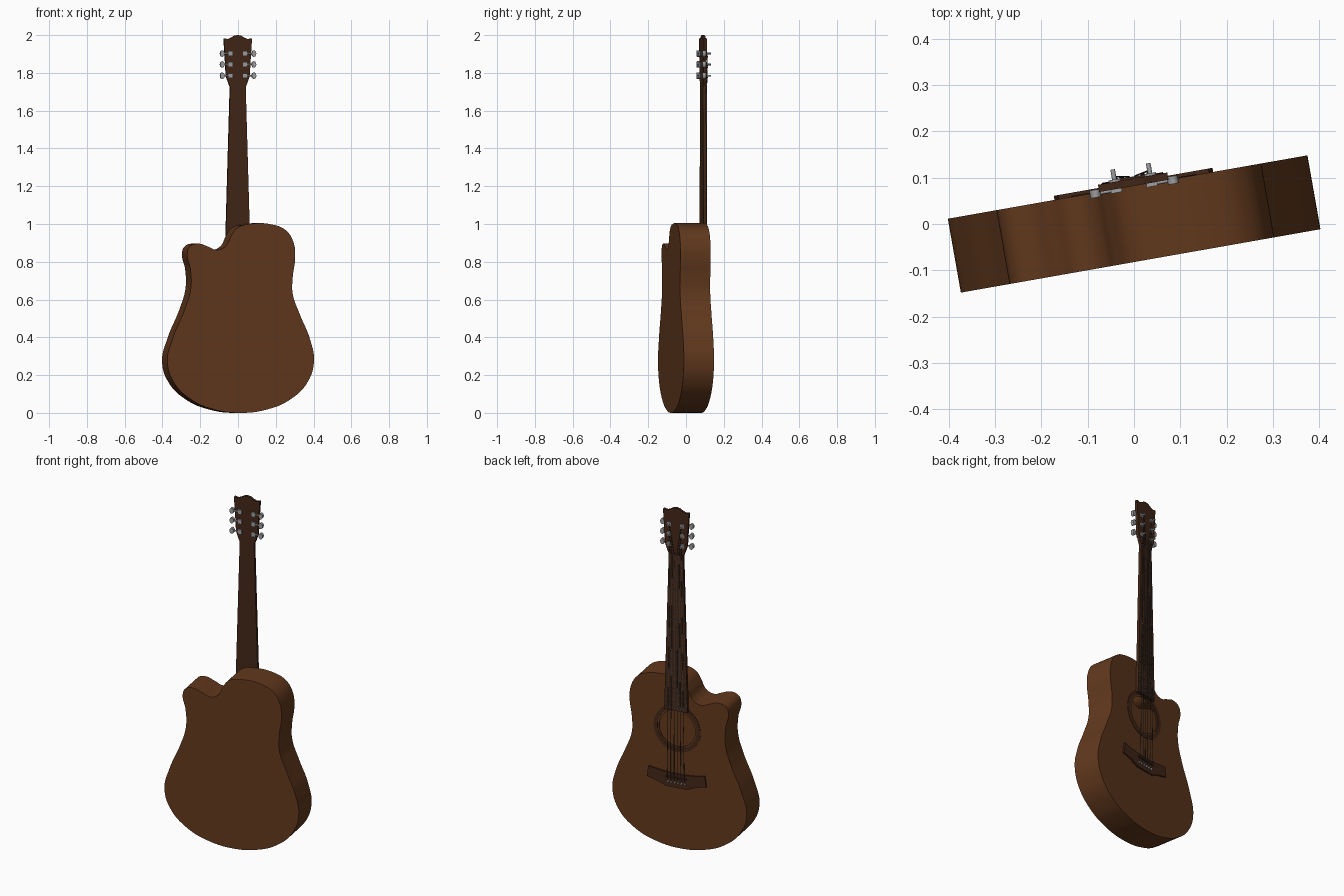
import bpy, bmesh, math
from mathutils import Matrix, Vector

if "Cube" in bpy.data.objects:
    bpy.data.objects.remove(bpy.data.objects["Cube"])

TURN = Matrix.Rotation(math.radians(10), 4, 'Z')   # whole guitar is turned slightly
C = 0.014                                          # centre line of neck, hole and bridge


def material(name, rgb):
    m = bpy.data.materials.new(name)
    m.diffuse_color = (*rgb, 1)
    m.use_nodes = True
    m.node_tree.nodes["Principled BSDF"].inputs["Base Color"].default_value = m.diffuse_color
    return m


WOOD = material("body_wood", (0.12, 0.04, 0.012))
DARK = material("dark_wood", (0.055, 0.02, 0.009))
STEEL = material("steel", (0.35, 0.35, 0.36))
WIRE = material("string_wire", (0.06, 0.05, 0.045))


def finish(ob, mat):
    ob.data.materials.clear()
    ob.data.materials.append(mat)
    bpy.ops.object.select_all(action='DESELECT')
    ob.select_set(True)
    bpy.context.view_layer.objects.active = ob
    bpy.ops.object.shade_smooth_by_angle(angle=math.radians(35))


def plate(name, loops, v0, v1, mat, fill='BOTH', curved=True):
    """Extrude closed x/z outlines from depth v0 to v1; later loops cut holes."""
    cu = bpy.data.curves.new(name, 'CURVE')
    cu.dimensions = '2D'
    cu.fill_mode = fill
    cu.resolution_u = 8
    cu.extrude = (v1 - v0) / 2
    for pts in loops:
        sp = cu.splines.new('BEZIER')
        sp.bezier_points.add(len(pts) - 1)
        for bp, (x, z) in zip(sp.bezier_points, pts):
            bp.co = (x, z, 0)
            bp.handle_left_type = bp.handle_right_type = 'AUTO' if curved else 'VECTOR'
        sp.use_cyclic_u = True
    ob = bpy.data.objects.new(name, cu)
    bpy.context.collection.objects.link(ob)
    bpy.ops.object.select_all(action='DESELECT')
    ob.select_set(True)
    bpy.context.view_layer.objects.active = ob
    bpy.ops.object.convert(target='MESH')
    ob = bpy.context.view_layer.objects.active
    bm = bmesh.new()
    bm.from_mesh(ob.data)
    bmesh.ops.remove_doubles(bm, verts=bm.verts, dist=1e-5)
    bmesh.ops.recalc_face_normals(bm, faces=bm.faces)
    bm.to_mesh(ob.data)
    bm.free()
    ob.data.transform(TURN @ Matrix.Translation((0, (v0 + v1) / 2, 0))
                      @ Matrix.Rotation(math.pi / 2, 4, 'X'))
    finish(ob, mat)
    return ob


def mesh_part(name, build, mat):
    bm = bmesh.new()
    build(bm)
    bm.transform(TURN)
    me = bpy.data.meshes.new(name)
    bm.to_mesh(me)
    bm.free()
    ob = bpy.data.objects.new(name, me)
    bpy.context.collection.objects.link(ob)
    finish(ob, mat)


def box(bm, centre, size):
    bmesh.ops.create_cube(bm, size=1, matrix=Matrix.Translation(centre) @ Matrix.Diagonal((*size, 1)))


def rod(bm, a, b, r, sides=12, r2=None):
    a, b = Vector(a), Vector(b)
    rot = (b - a).to_track_quat('Z', 'Y').to_matrix().to_4x4()
    bmesh.ops.create_cone(bm, cap_ends=True, segments=sides, radius1=r, radius2=r if r2 is None else r2,
                          depth=(b - a).length, matrix=Matrix.Translation((a + b) / 2) @ rot)


def circle(r, z, n=16):
    return [(C + r * math.cos(2 * math.pi * i / n), z + r * math.sin(2 * math.pi * i / n)) for i in range(n)]


def mirrored(half):
    """Right half outline listed bottom to top, mirrored about the centre line."""
    right = [(C + x, z) for x, z in half]
    left = [(C - x, z) for x, z in reversed(half) if x > 0]
    return right + left


# Body: back, hollow sides and soundboard with a real hole
outline = [(0, 0.0), (0.16, 0.023), (0.265, 0.07), (0.355, 0.155), (0.394, 0.27), (0.373, 0.39),
           (0.319, 0.52), (0.28, 0.63), (0.28, 0.72), (0.293, 0.82), (0.285, 0.90), (0.245, 0.965),
           (0.17, 0.997), (0.05, 1.0), (-0.02, 0.978), (-0.052, 0.935), (-0.078, 0.885), (-0.125, 0.863),
           (-0.175, 0.88), (-0.225, 0.896), (-0.272, 0.882), (-0.287, 0.845), (-0.27, 0.76), (-0.268, 0.66),
           (-0.3, 0.55), (-0.363, 0.4), (-0.394, 0.27), (-0.355, 0.155), (-0.265, 0.07), (-0.16, 0.023)]
HOLE_Z = 0.70
plate("body_back", [outline], -0.081, -0.075, WOOD)
plate("body_sides", [outline], -0.075, 0.075, WOOD, fill='NONE')
plate("soundboard", [outline, circle(0.105, HOLE_Z)], 0.075, 0.081, WOOD)
plate("sound_hole_ring", [circle(0.137, HOLE_Z), circle(0.114, HOLE_Z)], 0.081, 0.083, DARK)

# Neck, fretboard and headstock
NUT_Z, END_Z = 1.725, 0.81


def half_width(z):
    return 0.042 + (NUT_Z - z) / (NUT_Z - END_Z) * 0.0265


board = mirrored([(half_width(END_Z), END_Z), (half_width(NUT_Z), NUT_Z)])
plate("neck", [board], 0.081, 0.090, DARK, curved=False)
plate("fretboard", [board], 0.090, 0.098, DARK, curved=False)
head = mirrored([(0.042, NUT_Z), (0.050, 1.745), (0.064, 1.785), (0.068, 1.86), (0.076, 1.983),
                 (0.052, 1.979), (0.036, 1.986), (0.018, 1.997), (0, 2.0)])
plate("headstock", [head], 0.081, 0.097, DARK, curved=False)

# Bridge with curved ends
bridge = mirrored([(0.06, 0.355), (0.11, 0.375), (0.174, 0.392), (0.165, 0.453), (0.11, 0.443), (0.05, 0.437), (0, 0.436)])
plate("bridge", [bridge], 0.080, 0.090, DARK, curved=False)

# Frets, nut and saddle
SCALE = NUT_Z - 0.415


def frets(bm):
    for n in range(1, 21):
        z = NUT_Z - SCALE * (1 - 2 ** (-n / 12))
        box(bm, (C, 0.098, z), (2 * half_width(z) - 0.002, 0.003, 0.004))


mesh_part("frets", frets, WIRE)
mesh_part("nut", lambda bm: box(bm, (C, 0.096, NUT_Z), (0.082, 0.011, 0.010)), DARK)
mesh_part("saddle", lambda bm: box(bm, (C, 0.093, 0.415), (0.12, 0.012, 0.007)), DARK)

# Tuners: knob, shaft, washer and string post, three per side
TUNER_Z = (1.785, 1.845, 1.902)
POST = 0.039


def tuners(bm):
    for s in (-1, 1):
        for z in TUNER_Z:
            knob = (Matrix.Translation((C + s * 0.085, 0.079, z)) @ Matrix.Diagonal((0.8, 1, 1.12, 1))
                    @ Matrix.Rotation(math.pi / 2, 4, 'X'))
            bmesh.ops.create_cone(bm, cap_ends=True, segments=16, radius1=0.015, radius2=0.015,
                                  depth=0.017, matrix=knob)
            rod(bm, (C + s * POST, 0.079, z), (C + s * 0.078, 0.079, z), 0.004)
            box(bm, (C + s * POST, 0.078, z), (0.024, 0.010, 0.026))
            rod(bm, (C + s * POST, 0.096, z), (C + s * POST, 0.102, z), 0.013, 16)
            rod(bm, (C + s * POST, 0.102, z), (C + s * POST, 0.124, z), 0.005)


mesh_part("tuners", tuners, STEEL)

# Strings from bridge pins over the nut to the posts
PIN_Z = 0.385


def strings(bm):
    for i in range(6):
        t = (i - 2.5) / 2.5
        k = i if i < 3 else 5 - i
        pts = [(C + t * 0.05, 0.090, PIN_Z), (C + t * 0.05, 0.100, 0.415), (C + t * 0.033, 0.102, NUT_Z),
               (C + math.copysign(POST - 0.004, t), 0.108, TUNER_Z[k])]
        for a, b in zip(pts, pts[1:]):
            rod(bm, a, b, 0.0016, 6)


def pins(bm):
    for i in range(6):
        x = C + (i - 2.5) * 0.02
        rod(bm, (x, 0.088, PIN_Z), (x, 0.097, PIN_Z), 0.007, 12, 0.005)


mesh_part("strings", strings, WIRE)
mesh_part("bridge_pins", pins, STEEL)
